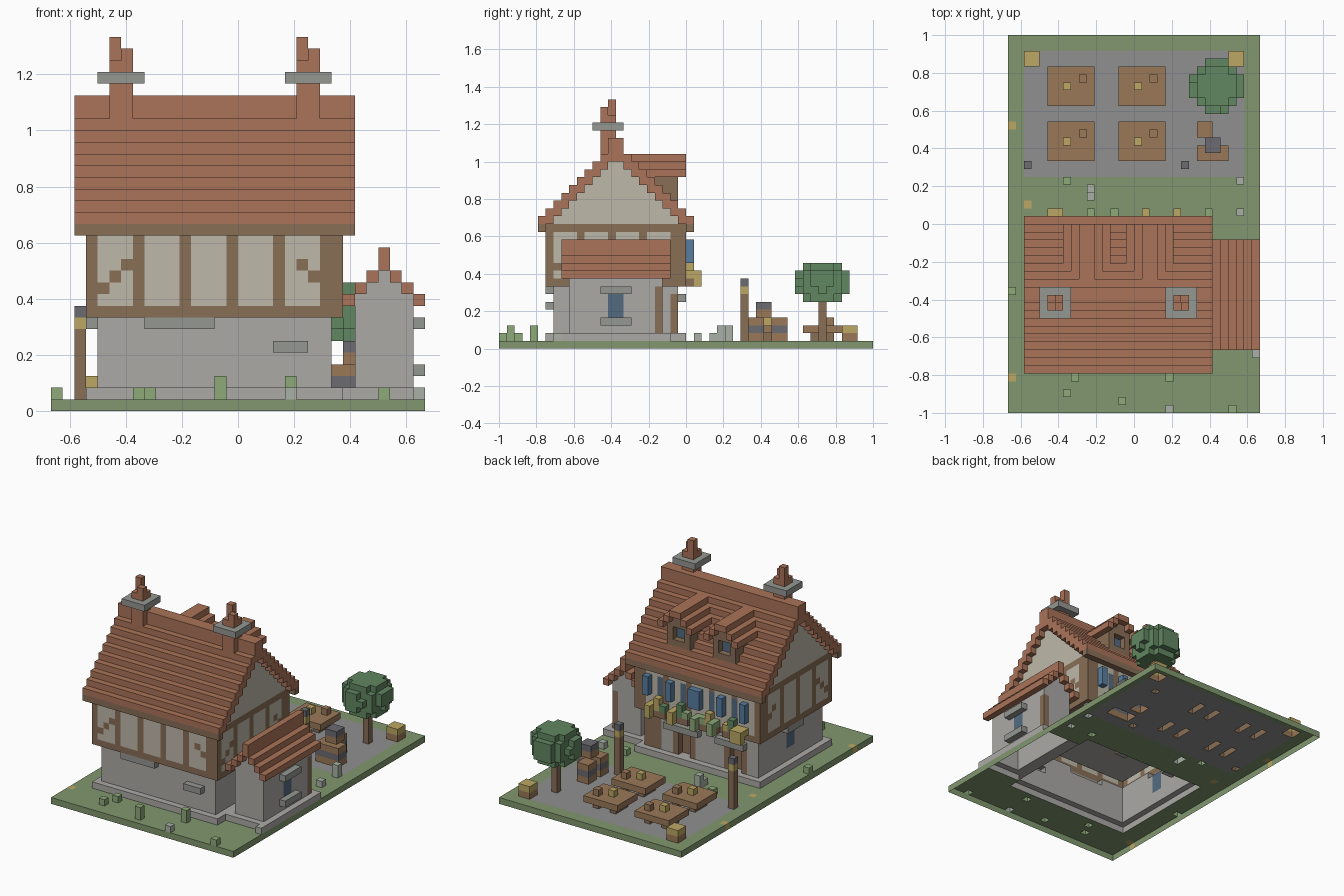
import bpy, random

if "Cube" in bpy.data.objects:
    bpy.data.objects.remove(bpy.data.objects["Cube"])
random.seed(4)
U = 1 / 24                      # block size
V = {}                          # (x, y, z) -> (part, colour)
COL = dict(grass=(.50, .59, .43), patio=(.56, .56, .56), stone=(.67, .66, .645), trim=(.58, .59, .57),
           plaster=(.74, .72, .66), wood=(.53, .43, .34), tile=(.66, .45, .35), glass=(.33, .42, .50),
           blue=(.35, .49, .62), hay=(.73, .65, .39), iron=(.42, .42, .44), leaf=(.38, .52, .38),
           oak=(.60, .47, .35), plant=(.55, .66, .47), pebble=(.66, .69, .65))


def box(part, col, x0, x1, y0, y1, z0, z1):
    """Fill a block region; col None clears it."""
    for x in range(x0, x1):
        for y in range(y0, y1):
            for z in range(z0, z1):
                if col:
                    V[x, y, z] = (part, col)
                else:
                    V.pop((x, y, z), None)


# Ground and patio
box("ground", "grass", -16, 16, -24, 24, 0, 1)
box("patio", "patio", -14, 14, 6, 22, 0, 1)
for x, y in ((-16, 12), (-14, 2), (-16, -20)):
    box("ground", "hay", x, x + 1, y, y + 1, 0, 1)

# Jettied timber storey, hollow, over a stone ground floor
box("upper_storey", "plaster", -13, 9, -18, 0, 8, 15)
box("upper_storey", "wood", -13, 9, -18, 0, 8, 9)
box("upper_storey", None, -12, 8, -17, -1, 9, 15)
box("plinth", "stone", -13, 9, -18, 0, 1, 2)
box("stone_floor", "stone", -12, 8, -17, -1, 2, 9)

# Timber posts and braces
for x in (-13, -9, -5, -1, 3, 7, 8):
    for y in (-18, -1):
        box("timber_posts", "wood", x, x + 1, y, y + 1, 8, 15)
for y in (-18, -14, -10, -6, -2, -1):
    for x in (-13, 8):
        box("timber_posts", "wood", x, x + 1, y, y + 1, 8, 15)
for k in range(3):
    z = 10 + k
    for x in (-12 + k, 7 - k):
        box("timber_braces", "wood", x, x + 1, -18, -17, z, z + 1)
    for x in (-13, 8):
        for y in (-17 + k, -2 - k):
            box("timber_braces", "wood", x, x + 1, y, y + 1, z, z + 1)

# Stepped main roof with gable walls
for i in range(10):
    for y in (-19 + i, -i):
        for x in (-13, 8):
            box("gables", "plaster", x, x + 1, y, y + 1, 15, 15 + i)
            if i:
                box("gables", "wood", x, x + 1, y, y + 1, 15, 16)
        box("main_roof", "tile", -14, 10, y, y + 1, 15 + i, 17 + i + (i == 9))
for y in (-19, 0):
    box("eaves", "wood", -14, 10, y, y + 1, 15, 16)

# Chimneys with crooked pots
for x in (-11, 5):
    box("chimneys", "tile", x, x + 2, -11, -9, 24, 30)
    box("chimney_caps", "trim", x - 1, x + 3, -12, -8, 28, 29)
    box("chimneys", "tile", x, x + 1, -10, -9, 30, 32)
    box("chimneys", "tile", x + 1, x + 2, -11, -10, 30, 31)

# Two dormers on the rear slope
for c in (-6, 2):
    box("dormers", "wood", c - 2, c + 2, -5, -1, 19, 23)
    box("dormers", "wood", c - 1, c + 1, -6, -1, 22, 24)
    box("dormers", "glass", c - 1, c + 1, -3, -2, 20, 22)
    box("dormers", None, c - 1, c + 1, -2, -1, 20, 22)
    box("dormer_roofs", "tile", c - 1, c + 1, -7, 0, 24, 25)
    for k in (1, 2):
        for x in (c - 1 - k, c + k):
            box("dormer_roofs", "tile", x, x + 1, -7 + k, 0, 24 - k, 25 - k)

# Rear windows, shutters and planters
for x in (-10, -6, -1, 3):
    box("rear_windows", "glass", x + 1, x + 2, -1, 0, 11, 14)
    box("planters", "wood", x, x + 3, 0, 1, 8, 9)
    for k in range(3):
        box("planters", ("leaf", "hay", "plant")[(x + k) % 3], x + k, x + k + 1, 0, 1, 9, 10 + k % 2)
for x, w in ((-11, 1), (-7, 1), (-3, 2), (2, 1), (6, 1)):
    box("shutters", "blue", x, x + w, 0, 1, 11, 14)
for x, w, c in ((-11, 2, "hay"), (-6, 1, "plant"), (-3, 1, "plant"), (1, 1, "hay"), (5, 1, "hay")):
    box("trailing_flowers", c, x, x + w, 1, 2, 8, 10)
    box("trailing_flowers", c, x, x + w, 0, 1, 9, 10)

# Rear doors with stone canopies, and ground-floor windows
for x0, x1 in ((-10, -5), (-2, 4)):
    m = (x0 + x1) // 2
    box("canopies", "trim", x0, x1, -1, 0, 6, 7)
    box("doors", None, m - 1, m + 1, -2, -1, 2, 6)
    box("doors", "wood", m - 1, m + 1, -3, -2, 2, 6)
    for x in (m - 2, m + 1):
        box("door_frames", "wood", x, x + 1, -2, -1, 2, 6)
box("doors", "wood", 5, 8, -2, -1, 2, 7)
box("front_ledges", "trim", -8, -2, -18, -17, 7, 8)
box("front_ledges", "trim", 3, 6, -18, -17, 5, 6)
box("left_window", "glass", -12, -11, -10, -8, 4, 7)
box("left_window", "trim", -13, -12, -11, -7, 7, 8)

# Freestanding side annex with stepped roof
box("annex_plinth", "stone", 9, 16, -16, -2, 1, 2)
box("annex_walls", "stone", 10, 15, -15, -3, 2, 10)
box("annex_walls", "stone", 11, 14, -15, -3, 10, 11)
box("annex_walls", "stone", 12, 13, -15, -3, 11, 12)
box("annex_post", "wood", 14, 15, -4, -3, 2, 8)
box("annex_window", "glass", 14, 15, -10, -8, 4, 7)
box("annex_window", "trim", 15, 16, -11, -7, 3, 4)
box("annex_window", "trim", 15, 16, -11, -7, 7, 8)
for i in range(3):
    for x in (9 + i, 15 - i):
        box("annex_roof", "tile", x, x + 1, -16, -2, 9 + i, 10 + i)
box("annex_roof", "tile", 12, 13, -16, -2, 12, 14)

# Tables with end panels and tableware
for x in (-11, -2):
    for y in (8, 15):
        box("tables", "oak", x, x + 6, y, y + 5, 2, 3)
        for lx in (x + 1, x + 4):
            box("table_legs", "wood", lx, lx + 1, y + 1, y + 4, 1, 2)
        box("tableware", "hay", x + 2, x + 3, y + 2, y + 3, 3, 4)
        box("tableware", "oak", x + 4, x + 5, y + 3, y + 4, 3, 4)

# Banded barrels, one stacked on top
for x, y, z in ((8, 11, 1), (8, 8, 1), (10, 8, 1), (9, 9, 4)):
    box("barrels", "oak", x, x + 2, y, y + 2, z, min(z + 3, 6))
    box("barrels", "iron", x, x + 2, y, y + 2, z + 1, z + 2)

# Lantern posts and hay crates
for x in (-14, 6):
    box("lantern_posts", "wood", x, x + 1, 7, 8, 1, 7)
    box("lantern_posts", "hay", x, x + 1, 7, 8, 7, 8)
    box("lantern_posts", "iron", x, x + 1, 7, 8, 8, 9)
for x in (-14, 12):
    box("hay_crates", "oak", x, x + 2, 20, 22, 1, 2)
    box("hay_crates", "hay", x, x + 2, 20, 22, 2, 3)

# Tree with a rough round crown
box("tree_trunk", "wood", 10, 11, 17, 18, 1, 7)
for x in range(7, 14):
    for y in range(14, 21):
        for z in range(6, 11):
            d = ((x - 10) / 3.4) ** 2 + ((y - 17) / 3.4) ** 2 + ((z - 8) / 2.9) ** 2
            if d < 1.12 - .22 * random.random():
                box("tree_crown", "leaf", x, x + 1, y, y + 1, z, z + 1)

# Pebbles and tufts
for x, y, h, c in ((-9, 5, 1, "plant"), (-6, 3, 1, "pebble"), (-6, 4, 2, "pebble"), (13, 5, 2, "pebble"),
                   (13, 1, 1, "pebble"), (9, 1, 1, "plant"), (-8, -20, 1, "plant"), (-9, -22, 1, "plant"),
                   (-2, -23, 2, "plant"), (4, -20, 2, "plant"), (4, -24, 1, "pebble"), (12, -24, 1, "plant"),
                   (15, -17, 1, "pebble"), (-16, -9, 1, "plant")):
    box("tufts", c, x, x + 1, y, y + 1, 1, 1 + h)

# Turn the blocks into one outer-skin mesh per part
mats = {}
for n, c in COL.items():
    mats[n] = bpy.data.materials.new(n)
    mats[n].diffuse_color = (*[v ** 2.2 for v in c], 1)
SIDES = {(1, 0, 0): ((1, 0, 0), (1, 1, 0), (1, 1, 1), (1, 0, 1)),
         (-1, 0, 0): ((0, 0, 0), (0, 0, 1), (0, 1, 1), (0, 1, 0)),
         (0, 1, 0): ((0, 1, 0), (0, 1, 1), (1, 1, 1), (1, 1, 0)),
         (0, -1, 0): ((0, 0, 0), (1, 0, 0), (1, 0, 1), (0, 0, 1)),
         (0, 0, 1): ((0, 0, 1), (1, 0, 1), (1, 1, 1), (0, 1, 1)),
         (0, 0, -1): ((0, 0, 0), (0, 1, 0), (1, 1, 0), (1, 0, 0))}
parts = {}
for (x, y, z), (part, col) in V.items():
    verts, faces, cols = parts.setdefault(part, ({}, [], []))
    for (dx, dy, dz), quad in SIDES.items():
        if (x + dx, y + dy, z + dz) in V or z + dz < 0:
            continue
        faces.append([verts.setdefault((x + a, y + b, z + c), len(verts)) for a, b, c in quad])
        cols.append(col)
for part, (verts, faces, cols) in parts.items():
    if not faces:
        continue
    me = bpy.data.meshes.new(part)
    me.from_pydata([(x * U, y * U, z * U) for x, y, z in verts], [], faces)
    used = sorted(set(cols))
    for n in used:
        me.materials.append(mats[n])
    for p, c in zip(me.polygons, cols):
        p.material_index = used.index(c)
    bpy.context.collection.objects.link(bpy.data.objects.new(part, me))

for m in bpy.data.materials:
    if m.users and not m.is_grease_pencil:
        m.use_nodes = True
        m.node_tree.nodes["Principled BSDF"].inputs["Base Color"].default_value = m.diffuse_color
